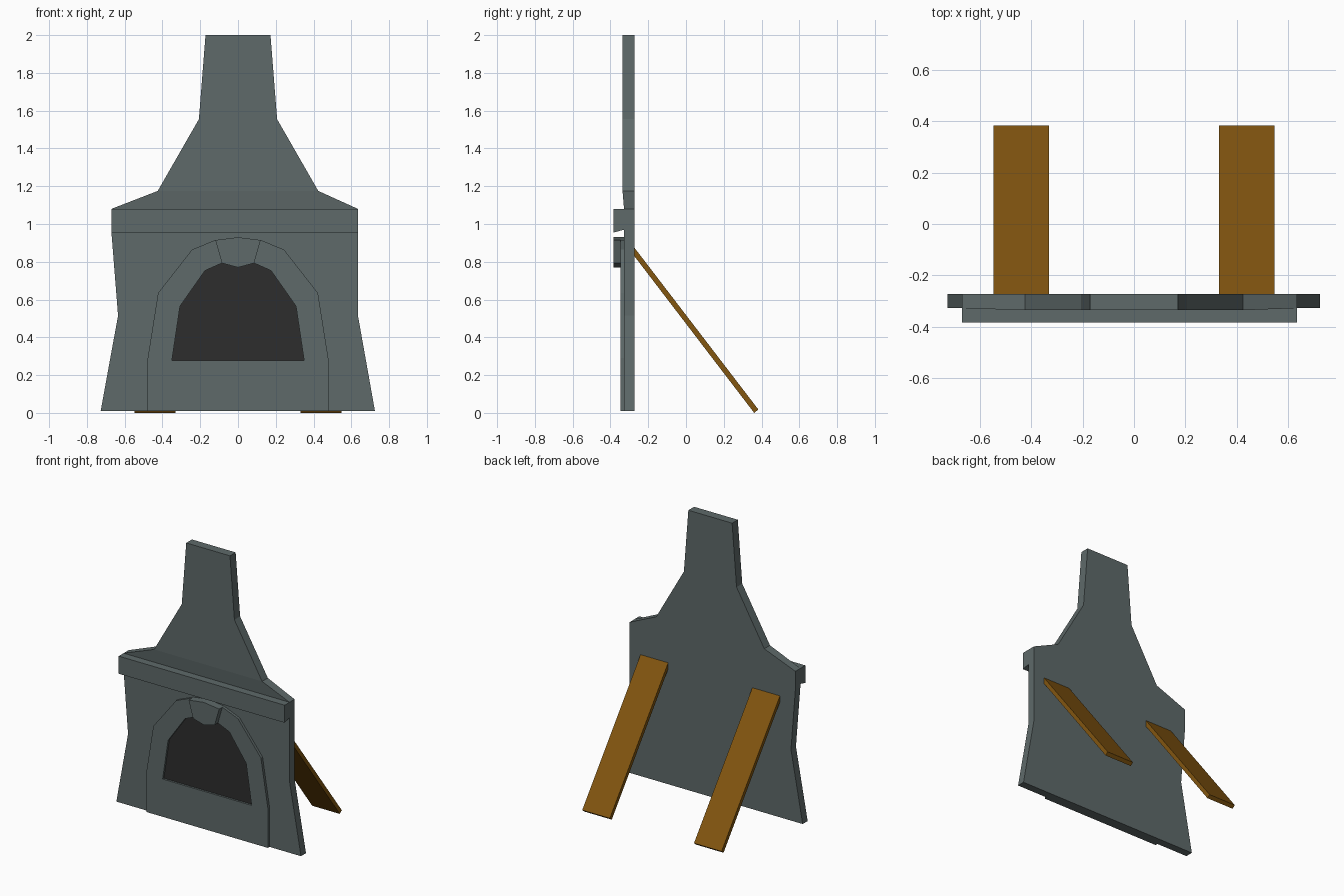
import bpy, bmesh

if "Cube" in bpy.data.objects:
    bpy.data.objects.remove(bpy.data.objects["Cube"])


def material(name, color):
    m = bpy.data.materials.new(name)
    m.diffuse_color = (*color, 1)
    m.use_nodes = True
    m.node_tree.nodes["Principled BSDF"].inputs["Base Color"].default_value = m.diffuse_color
    return m


stone = material("grey stone", (0.112, 0.142, 0.142))
soot = material("soot black", (0.027, 0.027, 0.027))
wood = material("brown wood", (0.223, 0.092, 0.005))


def finish(name, bm, mat):
    bmesh.ops.recalc_face_normals(bm, faces=bm.faces[:])
    mesh = bpy.data.meshes.new(name)
    bm.to_mesh(mesh)
    bm.free()
    mesh.materials.append(mat)
    ob = bpy.data.objects.new(name, mesh)
    bpy.context.collection.objects.link(ob)
    return ob


def prism(name, points, offset, mat):
    """Extrude a polygon of 3D points along an offset vector."""
    bm = bmesh.new()
    face = bm.faces.new([bm.verts.new(p) for p in points])
    ext = bmesh.ops.extrude_face_region(bm, geom=[face], use_keep_orig=True)
    verts = [g for g in ext["geom"] if isinstance(g, bmesh.types.BMVert)]
    bmesh.ops.translate(bm, verts=verts, vec=offset)
    return finish(name, bm, mat)


def front_prism(name, outline, front, back, mat):
    return prism(name, [(x, front, z) for x, z in outline], (0, back - front, 0), mat)


def mirrored(left):
    """Outline running up the left side, then down the right side."""
    return left + [(-x, z) for x, z in reversed(left) if x]


BACK = -0.272

# Flat board with chimney: rows of (z, left x, right x, front y)
rows = [(0.01, -0.727, 0.725, -0.328), (0.515, -0.635, 0.635, -0.328),
        (0.955, -0.67, 0.635, -0.328), (1.08, -0.67, 0.635, -0.328),
        (1.175, -0.425, 0.425, -0.336), (1.555, -0.207, 0.207, -0.336),
        (2.0, -0.172, 0.172, -0.336)]
bm = bmesh.new()
rings = [[bm.verts.new(p) for p in ((l, f, z), (r, f, z), (r, BACK, z), (l, BACK, z))]
         for z, l, r, f in rows]
for a, b in zip(rings, rings[1:]):
    for i in range(4):
        j = (i + 1) % 4
        bm.faces.new((a[i], a[j], b[j], b[i]))
bm.faces.new(rings[0])
bm.faces.new(rings[-1])
finish("fireplace_board", bm, stone)

# Mantel shelf with sloping underside
prism("mantel_shelf", [(-0.67, y, z) for y, z in
      ((-0.383, 0.955), (-0.383, 1.08), (-0.32, 1.08), (-0.32, 0.972))],
      (1.305, 0, 0), stone)

# Arch surround, open at the keystone
outer = [(-0.478, 0.01), (-0.478, 0.29), (-0.423, 0.635), (-0.243, 0.865), (-0.12, 0.915)]
inner = [(-0.085, 0.793), (-0.175, 0.753), (-0.307, 0.565), (-0.35, 0.278)]
key = [(-0.085, 0.793), (-0.12, 0.915), (0, 0.93)]
half = outer + inner + [(0, 0.278), (0, 0.01)]
for side, name in ((1, "arch_left"), (-1, "arch_right")):
    front_prism(name, [(side * x, z) for x, z in half], -0.347, -0.325, stone)

# Keystone
front_prism("keystone", mirrored(key) + [(0, 0.77)], -0.383, -0.325, stone)

# Dark fire opening
front_prism("fire_opening", mirrored(inner[::-1]), -0.333, -0.326, soot)

# Wooden props leaning on the back
for side, name in ((-1, "prop_left"), (1, "prop_right")):
    prism(name, [(side * 0.331, y, z) for y, z in
          ((-0.275, 0.877), (0.383, 0.018), (0.361, 0.0), (-0.275, 0.832))],
          (side * 0.217, 0, 0), wood)
